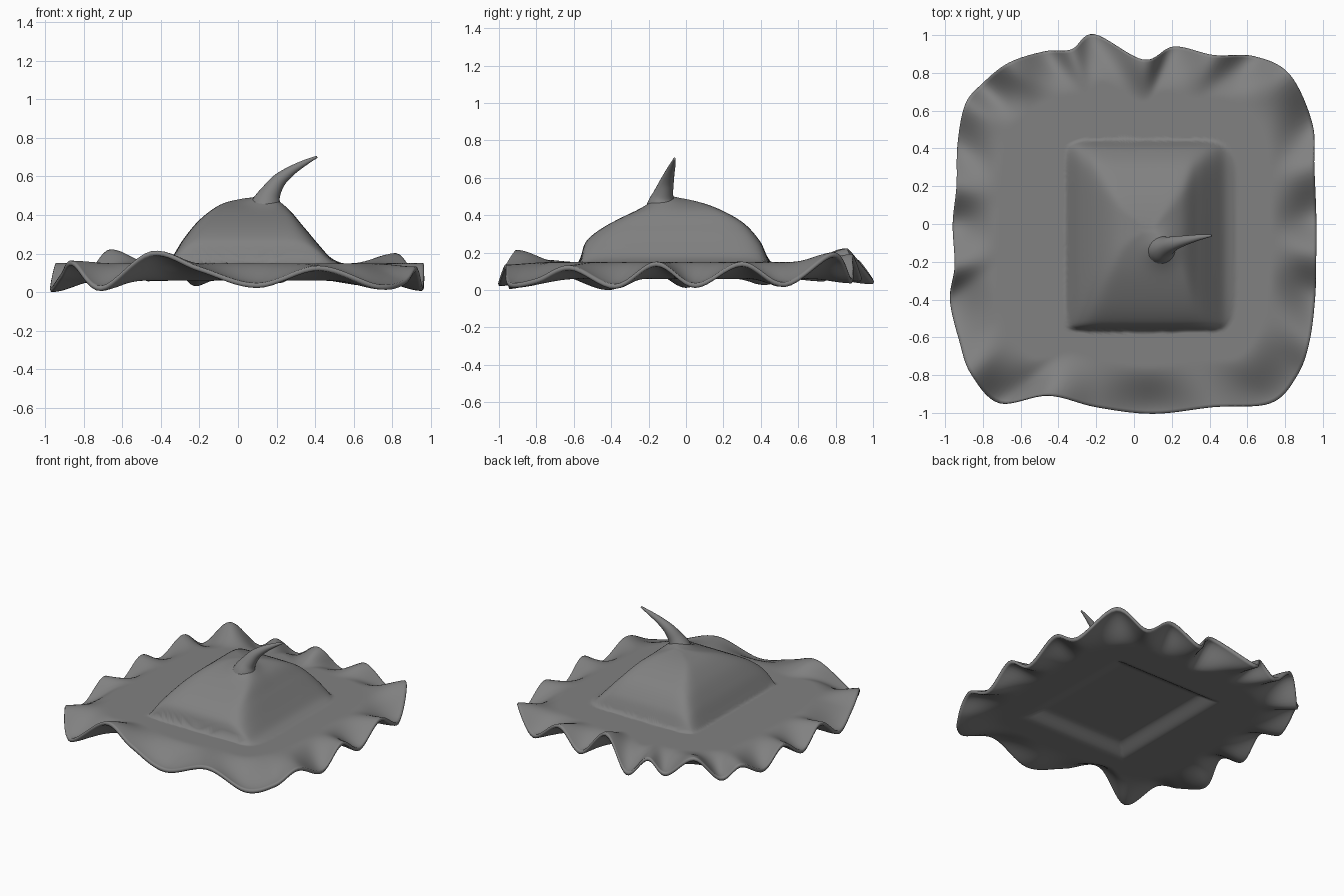
import bpy, bmesh, math
from mathutils import Vector

if "Cube" in bpy.data.objects:
    bpy.data.objects.remove(bpy.data.objects["Cube"])

# Dark grey finish
grey = bpy.data.materials.new("dark_grey")
grey.diffuse_color = (.22, .22, .22, 1)
grey.use_nodes = True
grey.node_tree.nodes["Principled BSDF"].inputs["Base Color"].default_value = grey.diffuse_color


def spline(pts, steps, closed):
    """Catmull-Rom through points of any dimension."""
    n, out = len(pts), []
    get = (lambda i: pts[i % n]) if closed else (lambda i: pts[max(0, min(n - 1, i))])
    for i in range(n if closed else n - 1):
        for s in range(steps):
            t = s / steps
            out.append([0.5 * (2 * b + (c - a) * t + (2 * a - 5 * b + 4 * c - d) * t * t
                               + (3 * b - a - 3 * c + d) * t ** 3)
                        for a, b, c, d in zip(get(i - 1), get(i), get(i + 1), get(i + 2))])
    if not closed:
        out.append(list(pts[-1]))
    return out


def smooth(a, b, x):
    t = max(0.0, min(1.0, (x - a) / (b - a)))
    return t * t * (3 - 2 * t)


def profile(pts):
    curve = spline(pts, 8, False)

    def f(x):
        if x <= curve[0][0] or x >= curve[-1][0]:
            return 0.0
        for (x0, z0), (x1, z1) in zip(curve, curve[1:]):
            if x <= x1:
                return z0 + (z1 - z0) * (x - x0) / max(1e-6, x1 - x0)
        return 0.0
    return f


def finish(name, bm):
    bmesh.ops.recalc_face_normals(bm, faces=bm.faces)
    me = bpy.data.meshes.new(name)
    bm.to_mesh(me)
    bm.free()
    me.materials.append(grey)
    ob = bpy.data.objects.new(name, me)
    bpy.context.collection.objects.link(ob)
    for p in me.polygons:
        p.use_smooth = True
    return ob


# Ruffled rim: alternating dips and peaks (x, y, z), counter-clockwise
rim_pts = [
    (.96, .05, .025), (.95, .30, .14), (.94, .53, .03), (.82, .79, .19),
    (.63, .885, .05), (.42, .89, .18), (.21, .935, .06), (.05, .865, .21),
    (-.21, 1.0, .045), (-.33, .92, .15), (-.47, .91, .07), (-.66, .85, .21),
    (-.80, .74, .06), (-.89, .63, .14), (-.93, .42, .04), (-.935, .20, .14),
    (-.955, .0, .025), (-.945, -.22, .14), (-.97, -.40, .015), (-.92, -.62, .08),
    (-.86, -.79, .15), (-.71, -.945, .02), (-.45, -.905, .20), (-.20, -.965, .12),
    (.10, -1.0, .035), (.42, -.965, .125), (.72, -.945, .03), (.86, -.80, .05),
    (.925, -.62, .12), (.955, -.38, .02), (.96, -.16, .14)]
rim = spline(rim_pts, 8, True)

# Height of the mound above the sheet along x and along y
mound_x = profile([(-.36, 0), (-.33, .05), (-.28, .13), (-.2, .225), (-.1, .30), (0, .33),
                   (.12, .335), (.25, .285), (.34, .19), (.42, .095), (.48, .03), (.54, 0)])
mound_y = profile([(-.565, 0), (-.545, .09), (-.5, .145), (-.4, .21), (-.25, .28), (-.1, .325),
                   (0, .335), (.15, .295), (.3, .215), (.39, .12), (.425, .05), (.445, 0)])
TOP, BOTTOM, PEAK = .15, .06, .336


def mound(x, y):
    # rounded hips: the two profiles are joined like a superellipse
    a, b = (max(0, 1 - f / PEAK) for f in (mound_x(x), mound_y(y)))
    h = PEAK * max(0.0, 1 - (a ** 4 + b ** 4) ** .25)
    # swelling at the root of the horn
    d2 = (x - .145) ** 2 + (y + .13) ** 2
    return h + .035 * math.exp(-d2 / .007)


def recess(x, y):
    d = min(x + .38, .52 - x, y + .57, .46 - y)
    return .06 * smooth(0, .13, d)


def layer_z(x, y, t, rz, top):
    w = smooth(.75, 1.0, t)
    if top:
        flat = TOP + mound(x, y)
        return flat * (1 - w) + (rz + .013) * w
    return (BOTTOM + recess(x, y)) * (1 - w) + (rz - .013) * w


# Ruffled sheet with central mound on top and recess beneath
bm = bmesh.new()
RINGS, n = 80, len(rim)
edges = []
for top in (True, False):
    centre = bm.verts.new((0, 0, layer_z(0, 0, 0, 0, top)))
    prev = None
    for r in range(1, RINGS + 1):
        t = r / RINGS
        ring = [bm.verts.new((x * t, y * t, layer_z(x * t, y * t, t, z, top))) for x, y, z in rim]
        for i in range(n):
            j = (i + 1) % n
            if prev:
                bm.faces.new((prev[i], ring[i], ring[j], prev[j]))
            else:
                bm.faces.new((centre, ring[i], ring[j]))
        prev = ring
    edges.append(prev)
# Rounded rim edge joining both layers
mid = [bm.verts.new(((a.co + b.co) / 2) + Vector((a.co.x, a.co.y, 0)).normalized() * .005)
       for a, b in zip(*edges)]
for a, b in ((edges[0], mid), (mid, edges[1])):
    for i in range(n):
        j = (i + 1) % n
        bm.faces.new((a[i], b[i], b[j], a[j]))
sheet = finish("ruffled_sheet", bm)
low = min(v.co.z for v in sheet.data.vertices)
for v in sheet.data.vertices:
    v.co.z -= low

# Curved horn rising out of the swelling: path and radius (x, y, z, r)
path = spline([(.142, -.13, .42, .095), (.152, -.128, .47, .074), (.170, -.12, .515, .053),
               (.21, -.103, .575, .038), (.27, -.087, .625, .026),
               (.34, -.072, .667, .016), (.41, -.061, .702, .006)], 6, False)
bm = bmesh.new()
prev, SEG = None, 24
for k, (x, y, z, r) in enumerate(path):
    a, b = path[max(k - 1, 0)], path[min(k + 1, len(path) - 1)]
    d = (Vector(b[:3]) - Vector(a[:3])).normalized()
    side = d.cross(Vector((0, 1, 0))).normalized()
    up = side.cross(d)
    ring = [bm.verts.new(Vector((x, y, z)) + r * (side * math.cos(q) + up * math.sin(q)))
            for q in (2 * math.pi * i / SEG for i in range(SEG))]
    if prev:
        for i in range(SEG):
            j = (i + 1) % SEG
            bm.faces.new((prev[i], prev[j], ring[j], ring[i]))
    else:
        bm.faces.new(ring)
    prev = ring
bm.faces.new(prev)
horn = finish("curved_horn", bm)
